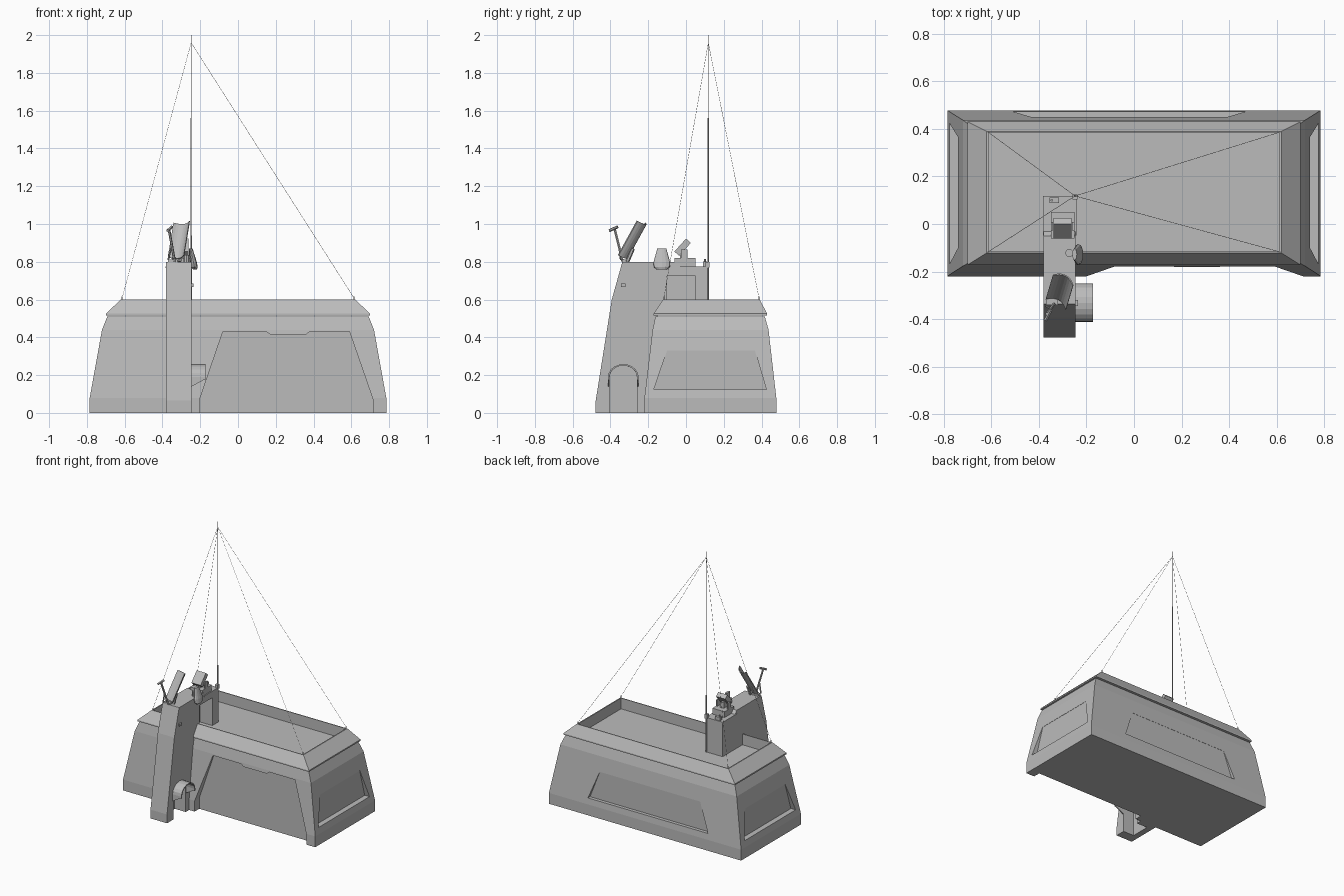
import bpy, bmesh, math
from mathutils import Vector, Matrix

if "Cube" in bpy.data.objects:
    bpy.data.objects.remove(bpy.data.objects["Cube"])

grey = bpy.data.materials.new("plain_grey")
grey.diffuse_color = (0.5, 0.5, 0.5, 1)
grey.use_nodes = True
grey.node_tree.nodes["Principled BSDF"].inputs["Base Color"].default_value = grey.diffuse_color


def finish(name, bm):
    bmesh.ops.recalc_face_normals(bm, faces=bm.faces[:])
    me = bpy.data.meshes.new(name)
    bm.to_mesh(me)
    bm.free()
    ob = bpy.data.objects.new(name, me)
    bpy.context.collection.objects.link(ob)
    me.materials.append(grey)
    return ob


def loft(name, rings):
    """Stack equal-length rings of points and cap both ends."""
    bm = bmesh.new()
    vs = [[bm.verts.new(p) for p in r] for r in rings]
    n = len(vs[0])
    for a, b in zip(vs, vs[1:]):
        for i in range(n):
            bm.faces.new((a[i], a[(i + 1) % n], b[(i + 1) % n], b[i]))
    bm.faces.new(vs[0][::-1])
    bm.faces.new(vs[-1])
    return finish(name, bm)


def rect(z, hx, y0, y1):
    return [(-hx, y0, z), (hx, y0, z), (hx, y1, z), (-hx, y1, z)]


def prism(name, pts, axis, a, b):
    """Extrude a (y,z) profile along X or an (x,z) profile along Y."""
    f = (lambda p, t: (t, p[0], p[1])) if axis == 'X' else (lambda p, t: (p[0], t, p[1]))
    return loft(name, [[f(p, a) for p in pts], [f(p, b) for p in pts]])


def box(name, c, s, rot=None):
    bm = bmesh.new()
    m = Matrix.Translation(c) @ (rot or Matrix()) @ Matrix.Diagonal((*s, 1))
    bmesh.ops.create_cube(bm, size=1, matrix=m)
    return finish(name, bm)


def rod(name, p, q, r, r2=None, n=6):
    p, q = Vector(p), Vector(q)
    d = q - p
    bm = bmesh.new()
    m = Matrix.Translation((p + q) / 2) @ d.to_track_quat('Z', 'Y').to_matrix().to_4x4()
    bmesh.ops.create_cone(bm, cap_ends=True, segments=n, radius1=r,
                          radius2=r if r2 is None else r2, depth=d.length, matrix=m)
    return finish(name, bm)


def cut(ob, cutters):
    for c in cutters:
        m = ob.modifiers.new("cut", 'BOOLEAN')
        m.operation = 'DIFFERENCE'
        m.solver = 'EXACT'
        m.object = c
        bpy.context.view_layer.objects.active = ob
        bpy.ops.object.modifier_apply(modifier=m.name)
        bpy.data.objects.remove(c)


# Main building with sloping walls
walls = loft("building_walls", [
    rect(0, 0.785, -0.22, 0.478), rect(0.08, 0.785, -0.22, 0.478),
    rect(0.44, 0.72, -0.177, 0.437), rect(0.51, 0.692, -0.162, 0.417)])

# Recessed panels: front (with notched lintel), both sides, back
front = prism("front_cutter", [(-0.2, -0.05), (-0.2, 0.08), (-0.08, 0.43), (0.15, 0.43),
              (0.17, 0.415), (0.36, 0.415), (0.38, 0.43), (0.59, 0.43),
              (0.715, 0.07), (0.715, -0.05)], 'Y', -0.4, -0.166)
side = [(-0.17, 0.125), (0.425, 0.125), (0.365, 0.33), (-0.1, 0.33)]
sides = [prism("side_cutter", side, 'X', s * 0.738, s) for s in (-1, 1)]
back = prism("back_cutter", [(-0.51, 0.125), (0.47, 0.125), (0.39, 0.33), (-0.43, 0.33)],
             'Y', 0.448, 0.7)
cut(walls, [front, back] + sides)

# Roof with sloping parapet and sunken deck
loft("roof_parapet", [
    rect(0.515, 0.68, -0.155, 0.41), rect(0.515, 0.70, -0.172, 0.43),
    rect(0.525, 0.70, -0.172, 0.43), rect(0.6, 0.62, -0.122, 0.39),
    rect(0.6, 0.612, -0.116, 0.384), rect(0.52, 0.612, -0.116, 0.384)])

# Tower that leans on the front and steps onto the roof
X0, X1 = -0.38, -0.245
tower = prism("tower", [(-0.478, 0), (-0.478, 0.065), (-0.393, 0.6), (-0.337, 0.8),
              (-0.05, 0.8), (-0.03, 0.775), (0.115, 0.775), (0.115, 0.518),
              (-0.15, 0.518), (-0.215, 0)], 'X', X0, X1)


def arch(cy, z0, zs, w, h, n=10):
    return ([(cy - w, z0)] +
            [(cy - w * math.cos(math.pi * i / n), zs + h * math.sin(math.pi * i / n))
             for i in range(n + 1)] + [(cy + w, z0)])


door = prism("door_cutter", arch(-0.332, -0.05, 0.19, 0.072, 0.06), 'X', X1 - 0.09, 0)
deck_door = prism("deck_door_cutter", [(-0.1, 0.5), (0.05, 0.5), (0.05, 0.725), (-0.1, 0.725)],
                  'X', X1 - 0.1, 0)
cut(tower, [door, deck_door])

# Arched canopy over the tower door, with side braces
outer = arch(-0.332, 0.175, 0.19, 0.081, 0.068)
inner = arch(-0.332, 0.175, 0.19, 0.073, 0.06)
prism("door_canopy", outer + inner[::-1], 'X', X1 - 0.005, -0.173)
for y in (-0.409, -0.255):
    o = prism("canopy_brace", [(X1, 0.14), (-0.175, 0.178), (X1, 0.178)], 'Y', y - 0.004, y + 0.004)

# Small lamp on the tower's side and a ledge strip on the deck block
box("side_lamp", (-0.242, -0.332, 0.675), (0.014, 0.024, 0.018))
box("block_ledge", (-0.3125, 0.035, 0.772), (0.141, 0.165, 0.008))

# Curved reflector shield on the tower top
o = Vector((-0.315, -0.315, 0.815))
d = Vector((0.03, 0.10, 0.182))
c = Vector((0.85, -0.45, 0.1)).normalized()
nrm = c.cross(d).normalized()
arc = []
for off, sgn in ((0, 1), (0.006, -1)):
    row = [o + c * (0.048 * t / 4) + nrm * (0.026 * (t / 4) ** 2 + off) for t in range(-4, 5)]
    arc += row[::sgn]
loft("reflector_shield", [arc, [p + d for p in arc]])
rod("shield_foot", (-0.31, -0.31, 0.8), (-0.305, -0.28, 0.87), 0.01)

# Folding arm beside the shield
rod("folding_arm", (-0.335, -0.335, 0.8), (-0.366, -0.378, 0.975), 0.007)
rod("arm_head", (-0.372, -0.405, 0.965), (-0.35, -0.362, 0.985), 0.008)
rod("arm_strut", (-0.37, -0.345, 0.81), (-0.35, -0.355, 0.89), 0.005)
box("arm_base", (-0.345, -0.325, 0.806), (0.05, 0.03, 0.014))

# Flared signal light hung on the tower's right edge
prof = [(0.76, 0.028), (0.772, 0.042), (0.798, 0.044), (0.87, 0.024)]
loft("signal_light", [[(-0.236 - (z - 0.8) * 0.2 + r * 0.4 * math.cos(k * math.pi / 6),
                        -0.128 + r * math.sin(k * math.pi / 6), z) for k in range(12)]
                      for z, r in prof])
rod("light_post", (-0.272, -0.122, 0.79), (-0.272, -0.122, 0.835), 0.017, n=10)
rod("light_arm", (-0.272, -0.122, 0.825), (-0.235, -0.128, 0.825), 0.008)

# Tilted viewing scope on its stand
box("scope_base", (-0.3, -0.005, 0.797), (0.1, 0.11, 0.044))
box("scope_stand", (-0.3, -0.012, 0.835), (0.03, 0.04, 0.05))
box("scope", (-0.3, -0.018, 0.877), (0.075, 0.092, 0.034), Matrix.Rotation(math.radians(48), 4, 'X'))
for x in (-0.345, -0.255):
    box("scope_cheek", (x, -0.01, 0.835), (0.01, 0.035, 0.06))
box("rear_fitting", (-0.335, 0.1, 0.788), (0.04, 0.022, 0.026))
rod("rear_peg", (-0.345, 0.1, 0.775), (-0.345, 0.1, 0.815), 0.006)

# Stepped mast
mx, my = -0.248, 0.118
for z0, z1, r in ((0.52, 0.94, 0.0045), (0.94, 1.56, 0.003), (1.56, 2.0, 0.0018)):
    rod("mast", (mx, my, z0), (mx, my, z1), r)
box("mast_clamp", (mx, my - 0.005, 0.785), (0.022, 0.022, 0.03))

# Four guy wires and their roof pegs
for x in (-0.613, 0.613):
    for y in (-0.117, 0.386):
        rod("guy_peg", (x, y, 0.595), (x, y, 0.615), 0.003)
        rod("guy_wire", (x, y, 0.61), (mx, my, 1.96), 0.0009, n=4)
